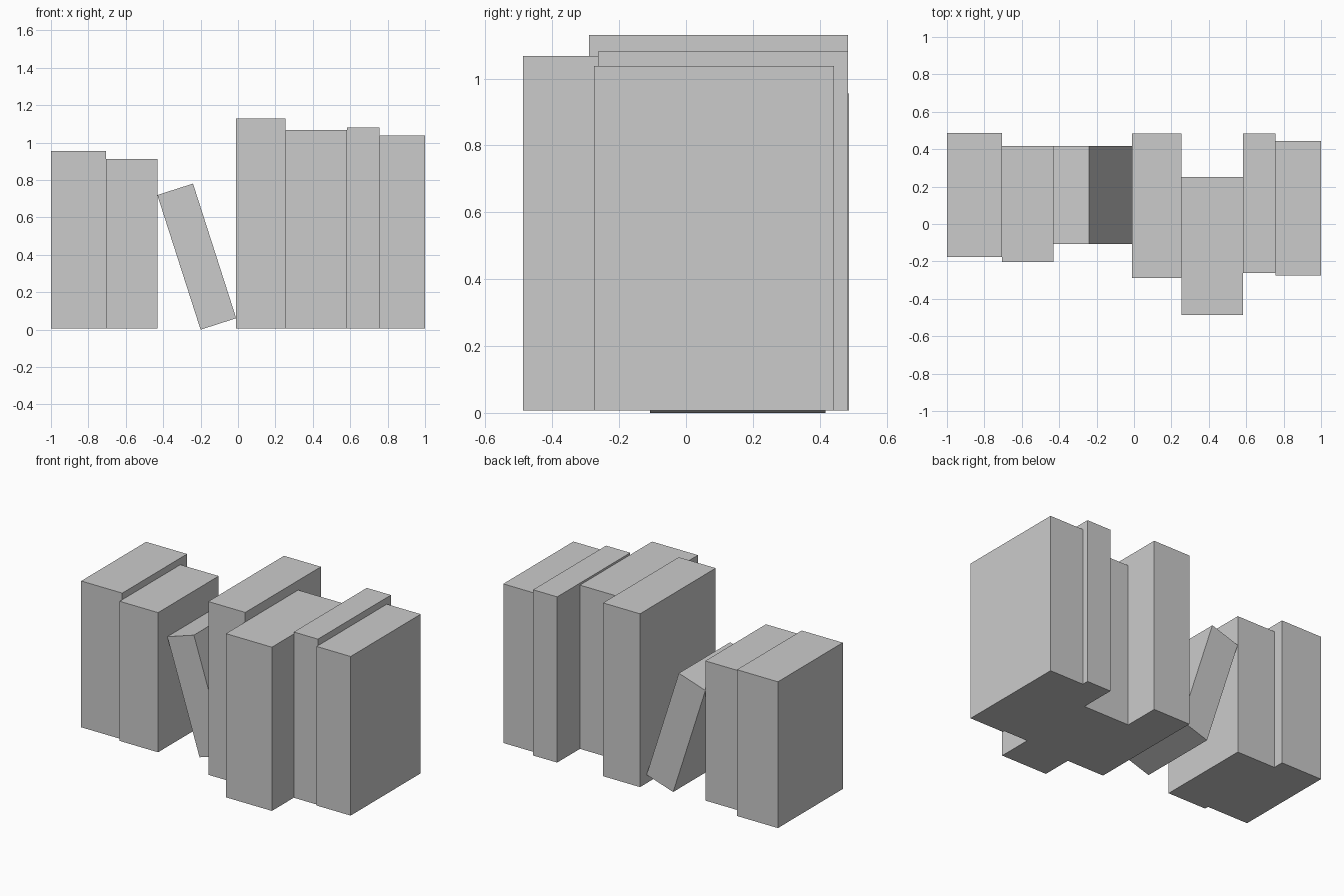
import bpy, math
from mathutils import Matrix, Vector

if "Cube" in bpy.data.objects:
    bpy.data.objects.remove(bpy.data.objects["Cube"])

BASE = 0.007  # upright books sit just above the tilted book's lowest edge


def book(name, x0, x1, y0, y1, z0, z1):
    """Closed box spanning the given limits."""
    bpy.ops.mesh.primitive_cube_add(size=1)
    ob = bpy.context.object
    ob.name = name
    ob.data.transform(
        Matrix.Translation(Vector((x0 + x1, y0 + y1, z0 + z1)) / 2)
        @ Matrix.Diagonal((x1 - x0, y1 - y0, z1 - z0, 1)))
    return ob


# upright books, left to right: x limits, y limits, top
uprights = [
    (-1.0, -0.706, -0.177, 0.487, 0.955),
    (-0.706, -0.431, -0.203, 0.418, 0.912),
    (-0.01, 0.255, -0.29, 0.485, 1.13),
    (0.255, 0.584, -0.487, 0.252, 1.068),
    (0.584, 0.757, -0.263, 0.485, 1.081),
    (0.757, 1.0, -0.275, 0.443, 1.038),
]
for i, (x0, x1, y0, y1, top) in enumerate(uprights, 1):
    book(f"upright_book_{i}", x0, x1, y0, y1, BASE, top)

# leaning book, pivoting on its lower left edge
lean = book("leaning_book", 0, 0.2, -0.108, 0.417, 0, 0.756)
lean.rotation_euler.y = -math.radians(17.8)
lean.location.x = -0.2
